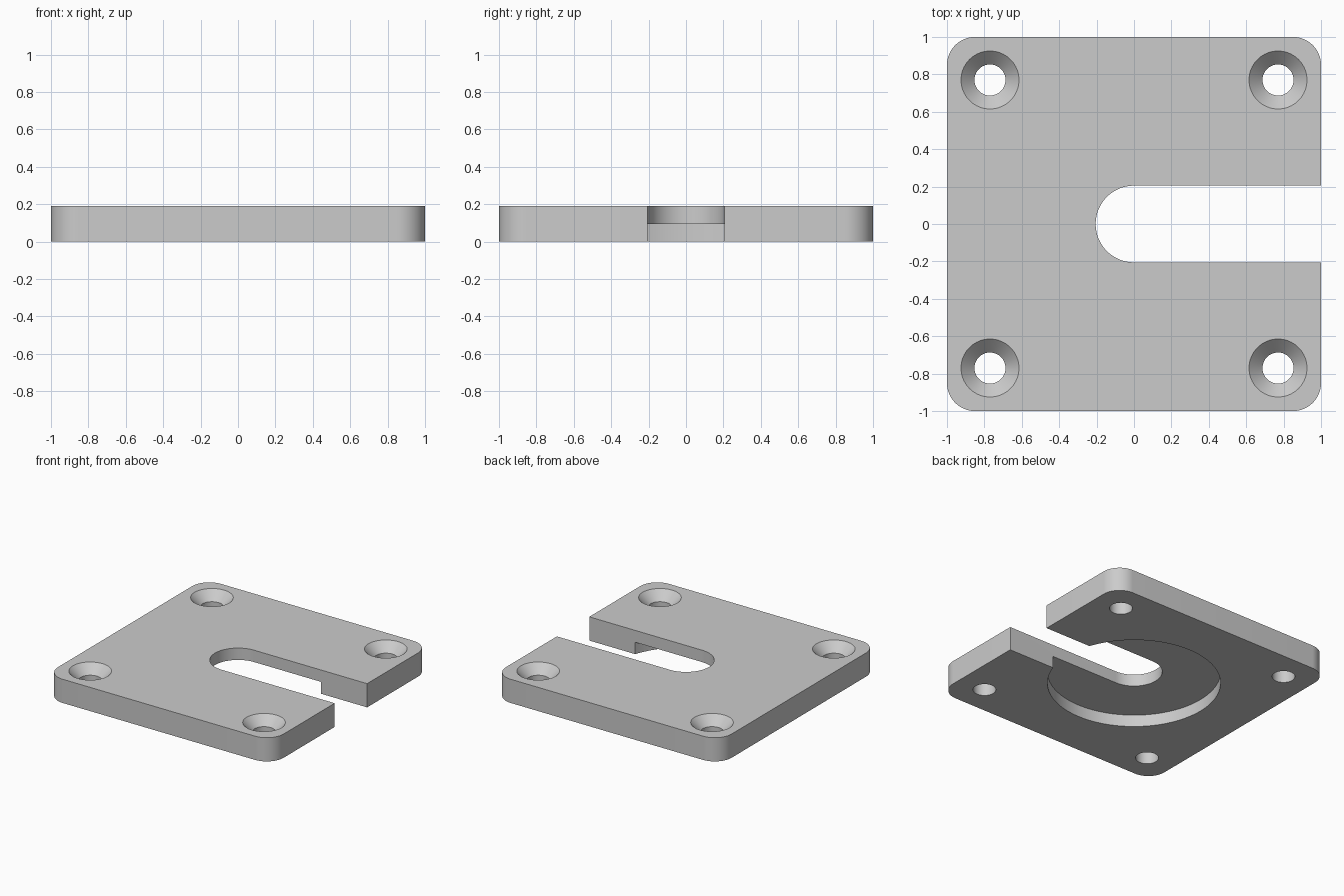
import bpy
import bmesh
from math import cos, sin, pi, radians

HEIGHT = 0.19
HOLE_OFFSET = 0.77

cube = bpy.data.objects.get("Cube")
if cube:
    bpy.data.objects.remove(cube)

grey = bpy.data.materials.new("plain grey")
grey.use_nodes = True
colour = (0.6, 0.6, 0.6, 1)
grey.diffuse_color = colour
grey.node_tree.nodes["Principled BSDF"].inputs["Base Color"].default_value = colour


def arc(cx, cy, r, start, end, steps):
    """Points along an arc, angles in degrees."""
    angles = [radians(start + (end - start) * i / steps) for i in range(steps + 1)]
    return [(cx + r * cos(a), cy + r * sin(a)) for a in angles]


def add_object(name, bm):
    bmesh.ops.recalc_face_normals(bm, faces=bm.faces[:])
    mesh = bpy.data.meshes.new(name)
    bm.to_mesh(mesh)
    bm.free()
    mesh.materials.append(grey)
    obj = bpy.data.objects.new(name, mesh)
    bpy.context.collection.objects.link(obj)
    return obj


def prism(name, outline, bottom, top):
    """Extrude a closed outline upwards."""
    bm = bmesh.new()
    face = bm.faces.new([bm.verts.new((x, y, bottom)) for x, y in outline])
    result = bmesh.ops.extrude_face_region(bm, geom=[face])
    verts = [v for v in result["geom"] if isinstance(v, bmesh.types.BMVert)]
    bmesh.ops.translate(bm, verts=verts, vec=(0, 0, top - bottom))
    return add_object(name, bm)


def lathe(name, profile, x, y, steps=64):
    """Stack rings of (radius, height) into a closed round solid."""
    bm = bmesh.new()
    rings = []
    for r, z in profile:
        rings.append([bm.verts.new((x + r * cos(2 * pi * i / steps),
                                    y + r * sin(2 * pi * i / steps), z))
                      for i in range(steps)])
    for low, high in zip(rings, rings[1:]):
        for i in range(steps):
            j = (i + 1) % steps
            bm.faces.new((low[i], low[j], high[j], high[i]))
    bm.faces.new(rings[0][::-1])
    bm.faces.new(rings[-1])
    return add_object(name, bm)


# Square plate with rounded corners
outline = []
for k, (sx, sy) in enumerate([(1, 1), (-1, 1), (-1, -1), (1, -1)]):
    outline += arc(sx * 0.85, sy * 0.85, 0.15, 90 * k, 90 * k + 90, 16)
plate = prism("mounting_plate", outline, 0, HEIGHT)

# Open slot with a round end, running out of the left side
slot = [(1.2, 0.205)] + arc(0, 0, 0.205, 90, 270, 40) + [(1.2, -0.205)]
cutters = [prism("slot_cutter", slot, -0.1, HEIGHT + 0.1)]

# Round recess in the underside
cutters.append(lathe("recess_cutter", [(0.628, -0.1), (0.628, 0.095)], 0, 0, 128))

# Countersunk screw holes
screw = [(0.083, -0.1), (0.083, HEIGHT - 0.072), (0.155, HEIGHT), (0.155, HEIGHT + 0.1)]
for sx in (-1, 1):
    for sy in (-1, 1):
        cutters.append(lathe("screw_hole_cutter", screw, sx * HOLE_OFFSET, sy * HOLE_OFFSET))

# Cut everything out, then drop the cutters
bpy.context.view_layer.objects.active = plate
for cutter in cutters:
    cutter.hide_render = True
    mod = plate.modifiers.new("cut", "BOOLEAN")
    mod.operation = "DIFFERENCE"
    mod.solver = "EXACT"
    mod.object = cutter
    bpy.ops.object.modifier_apply(modifier=mod.name)
    bpy.data.objects.remove(cutter)

# Smooth round walls, sharp rims
bpy.ops.object.select_all(action="DESELECT")
plate.select_set(True)
bpy.ops.object.shade_smooth_by_angle(angle=radians(30))
